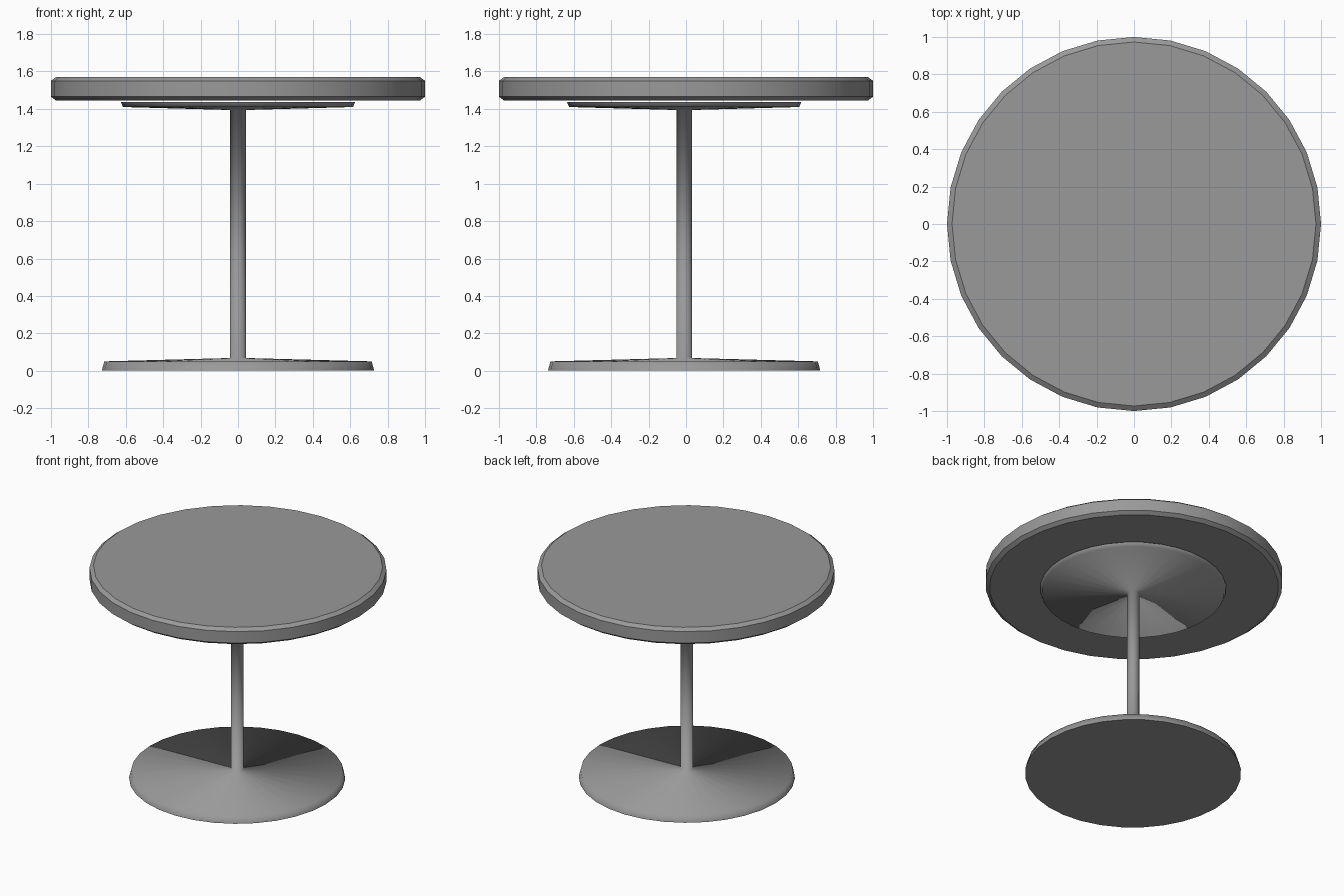
import bpy, bmesh
from math import cos, sin, pi

if "Cube" in bpy.data.objects:
    bpy.data.objects.remove(bpy.data.objects["Cube"])

SIDES = 32

# Dark grey finish shared by all parts
grey = bpy.data.materials.new("dark_grey")
grey.diffuse_color = (0.32, 0.32, 0.32, 1)
grey.use_nodes = True
grey.node_tree.nodes["Principled BSDF"].inputs["Base Color"].default_value = grey.diffuse_color

def lathe(name, profile, location=(0, 0, 0)):
    """Closed turned part from (radius, z) points, listed bottom to top."""
    bm = bmesh.new()
    rings = [[bm.verts.new((r * cos(2 * pi * i / SIDES), r * sin(2 * pi * i / SIDES), z))
              for i in range(SIDES)] for r, z in profile]
    for low, high in zip(rings, rings[1:]):
        for i in range(SIDES):
            j = (i + 1) % SIDES
            bm.faces.new((low[i], low[j], high[j], high[i])).smooth = True
    caps = [bm.faces.new(rings[0][::-1]), bm.faces.new(rings[-1])]
    # flat caps with crisp borders
    for cap in caps:
        for edge in cap.edges:
            edge.smooth = False
    mesh = bpy.data.meshes.new(name)
    bm.to_mesh(mesh)
    bm.free()
    mesh.materials.append(grey)
    obj = bpy.data.objects.new(name, mesh)
    obj.location = location
    bpy.context.collection.objects.link(obj)
    return obj

# Round top with chamfered rim
top = lathe("table_top", [(0.973, 1.445), (1.0, 1.465), (1.0, 1.55), (0.973, 1.57)])
bpy.context.view_layer.objects.active = top
top.select_set(True)
bpy.ops.object.shade_smooth_by_angle(angle=pi / 6)

# Pedestal: base dish, column and support plate turned as one smooth piece
lathe("pedestal", [(0.728, 0.0), (0.715, 0.05), (0.042, 0.068),
                   (0.042, 1.394), (0.615, 1.41), (0.627, 1.438)],
      location=(0, -0.01, 0))
